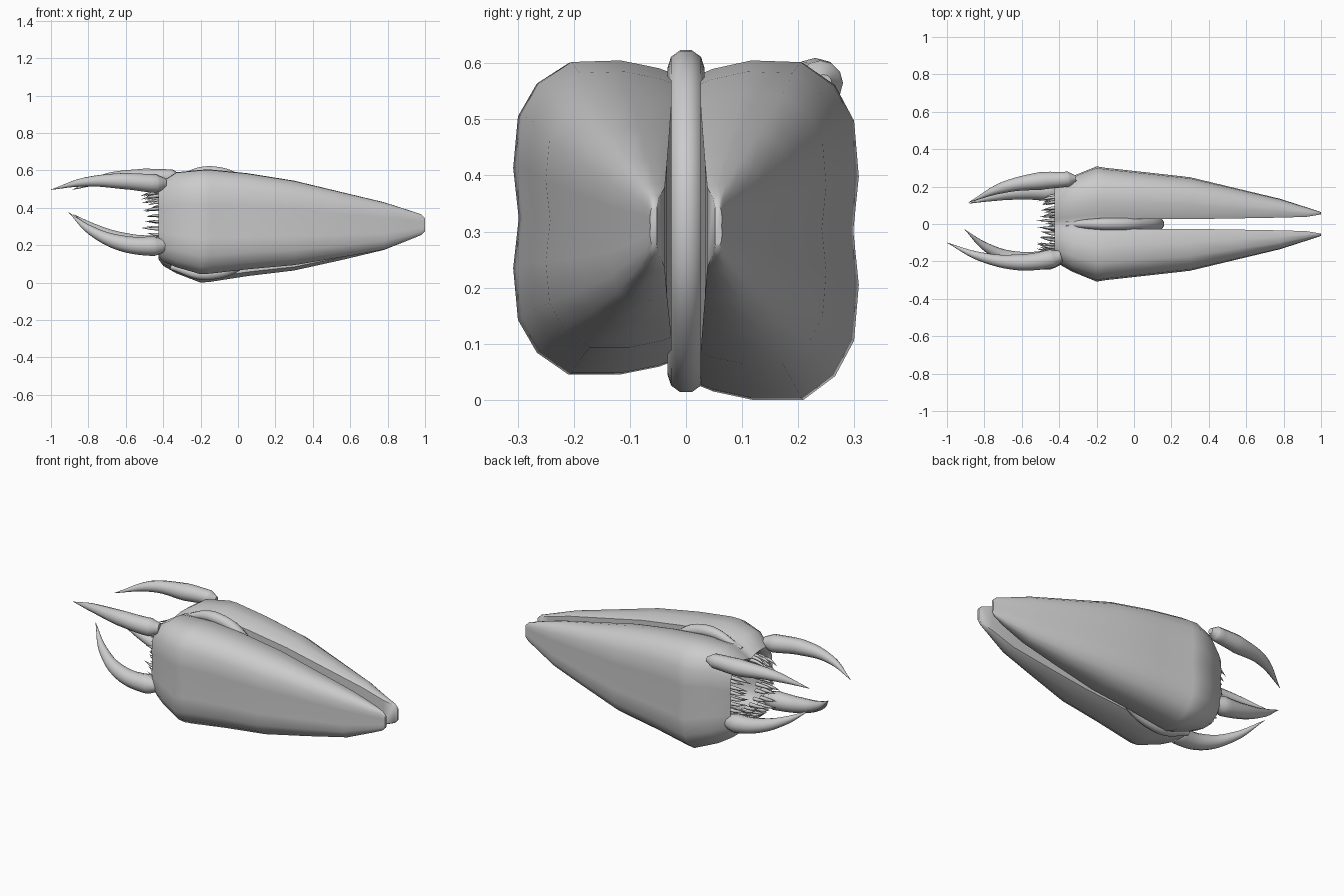
import bpy, bmesh, math, random
from mathutils import Vector

if "Cube" in bpy.data.objects:
    bpy.data.objects.remove(bpy.data.objects["Cube"])

random.seed(4)

# Half cross-section: (fraction across from inner to outer, height -1..1)
HALF = [(0, .92), (.08, .95), (.33, 1), (.65, .99), (.85, .86), (.97, .65), (1, .32), (.965, 0),
        (1, -.32), (.97, -.65), (.85, -.86), (.65, -1), (.33, -1), (.08, -.95), (0, -.92)]


def half_ring(side, x, yi, yo, zt, zb):
    if side < 0:  # the front lobe is slightly shallower underneath
        zb += max(0, .045 * (1 - zb / .18))
    mid, h = (zt + zb) / 2, (zt - zb) / 2
    return [Vector((x, side * (yi + (yo - yi) * f), mid + h * g)) for f, g in HALF]


def loft(bm, rings, cap_first=False, cap_last=False):
    vs = [[bm.verts.new(p) for p in r] for r in rings]
    n = len(vs[0])
    for a, b in zip(vs, vs[1:]):
        for i in range(n):
            j = (i + 1) % n
            bm.faces.new((a[i], a[j], b[j], b[i]))
    if cap_first:
        bm.faces.new(vs[0])
    if cap_last:
        bm.faces.new(vs[-1])


def smooth(ob, angle):
    bpy.ops.object.select_all(action='DESELECT')
    ob.select_set(True)
    bpy.context.view_layer.objects.active = ob
    bpy.ops.object.shade_smooth_by_angle(angle=math.radians(angle))


def tube(name, paths, depth, resolution=6, sides=3):
    """Tapered tubes from lists of (x, y, z, radius factor)."""
    cu = bpy.data.curves.new(name, 'CURVE')
    cu.dimensions = '3D'
    cu.bevel_depth = depth
    cu.bevel_resolution = sides
    cu.resolution_u = resolution
    cu.use_fill_caps = True
    for pts in paths:
        sp = cu.splines.new('BEZIER')
        sp.bezier_points.add(len(pts) - 1)
        for bp, p in zip(sp.bezier_points, pts):
            bp.co = p[:3]
            bp.radius = p[3]
            bp.handle_left_type = bp.handle_right_type = 'AUTO'
    ob = bpy.data.objects.new(name, cu)
    bpy.context.collection.objects.link(ob)
    bpy.ops.object.select_all(action='DESELECT')
    ob.select_set(True)
    bpy.context.view_layer.objects.active = ob
    bpy.ops.object.convert(target='MESH')
    smooth(bpy.context.object, 60)


# Body: hollow head at -x, splitting into two tapering lobes toward +x
JOINT = (-.15, .026, .30, .605, .004)
head = [(-.16, .0, .08, .42, .24), (-.20, .0, .14, .48, .18), (-.36, .0, .165, .49, .165),
        (-.41, .0, .175, .505, .15), (-.425, .005, .195, .525, .125), (-.40, .012, .215, .545, .09),
        (-.33, .02, .255, .59, .05), (-.20, .026, .308, .603, .0), JOINT]
lobe = [JOINT, (.05, .026, .278, .585, .035), (.30, .026, .25, .545, .065), (.55, .03, .19, .485, .12),
        (.78, .034, .135, .43, .175), (.92, .038, .09, .385, .23), (.98, .048, .07, .365, .255),
        (1.0, .052, .064, .345, .275)]
bm = bmesh.new()
loft(bm, [half_ring(1, *s) + half_ring(-1, *s)[::-1] for s in head], cap_first=True)
for side in (1, -1):
    loft(bm, [half_ring(side, *s) for s in lobe], cap_last=True)
bmesh.ops.remove_doubles(bm, verts=bm.verts, dist=.0005)
bmesh.ops.recalc_face_normals(bm, faces=bm.faces)
me = bpy.data.meshes.new("body")
bm.to_mesh(me)
bm.free()
body = bpy.data.objects.new("body", me)
bpy.context.collection.objects.link(body)
smooth(body, 50)

# Rounded web closing the fork between the lobes
tube("fork_web", [[(-.36, 0, .54, .5), (-.15, 0, .592, 1), (.03, 0, .52, 1), (.13, 0, .31, 1),
                   (.03, 0, .12, 1), (-.17, 0, .045, 1), (-.36, 0, .085, .5)]], .033, 8)

# Four curved fangs around the mouth
fangs = {
    "fang_front_upper": [(-.39, -.17, .53, .6), (-.44, -.185, .53, 1), (-.62, -.205, .543, .85),
                         (-.82, -.175, .538, .48), (-1.0, -.1, .497, .02)],
    "fang_front_lower": [(-.39, -.18, .20, .7), (-.45, -.19, .195, 1.05), (-.62, -.19, .21, .85),
                         (-.78, -.13, .275, .5), (-.905, -.03, .375, .02)],
    "fang_back_upper": [(-.31, .245, .565, .3), (-.35, .24, .565, .8), (-.50, .23, .562, .95),
                        (-.70, .195, .555, .6), (-.885, .115, .497, .02)],
    "fang_back_lower": [(-.38, .17, .20, .7), (-.45, .175, .20, 1.05), (-.60, .17, .225, .8),
                        (-.75, .145, .285, .45), (-.88, .11, .365, .02)],
}
for name, pts in fangs.items():
    tube(name, [pts], .05, 6, 4)

# Two rings of thin teeth lining the mouth
teeth = []
for count, x0, scale in ((30, -.385, 1.0), (24, -.36, .88)):
    for i in range(count):
        a = 2 * math.pi * (i + random.uniform(-.2, .2)) / count
        c, s = math.cos(a), math.sin(a)
        k = scale / (abs(c) ** 4 + abs(s) ** 4) ** .25
        y, z = .155 * k * c, .16 * k * s
        n = random.uniform(.09, .14)
        teeth.append([(x0, y, .327 + z, 1), (x0 - n * .55, y * .97, .327 + z * .97, .75),
                      (x0 - n, y * .85, .327 + z * .85, .04)])
tube("teeth", teeth, .011, 3, 1)

# Rounded throat inside the mouth
bpy.ops.mesh.primitive_uv_sphere_add(segments=20, ring_count=12, radius=.08, location=(-.2, 0, .325))
bpy.context.object.name = "throat"
smooth(bpy.context.object, 60)
